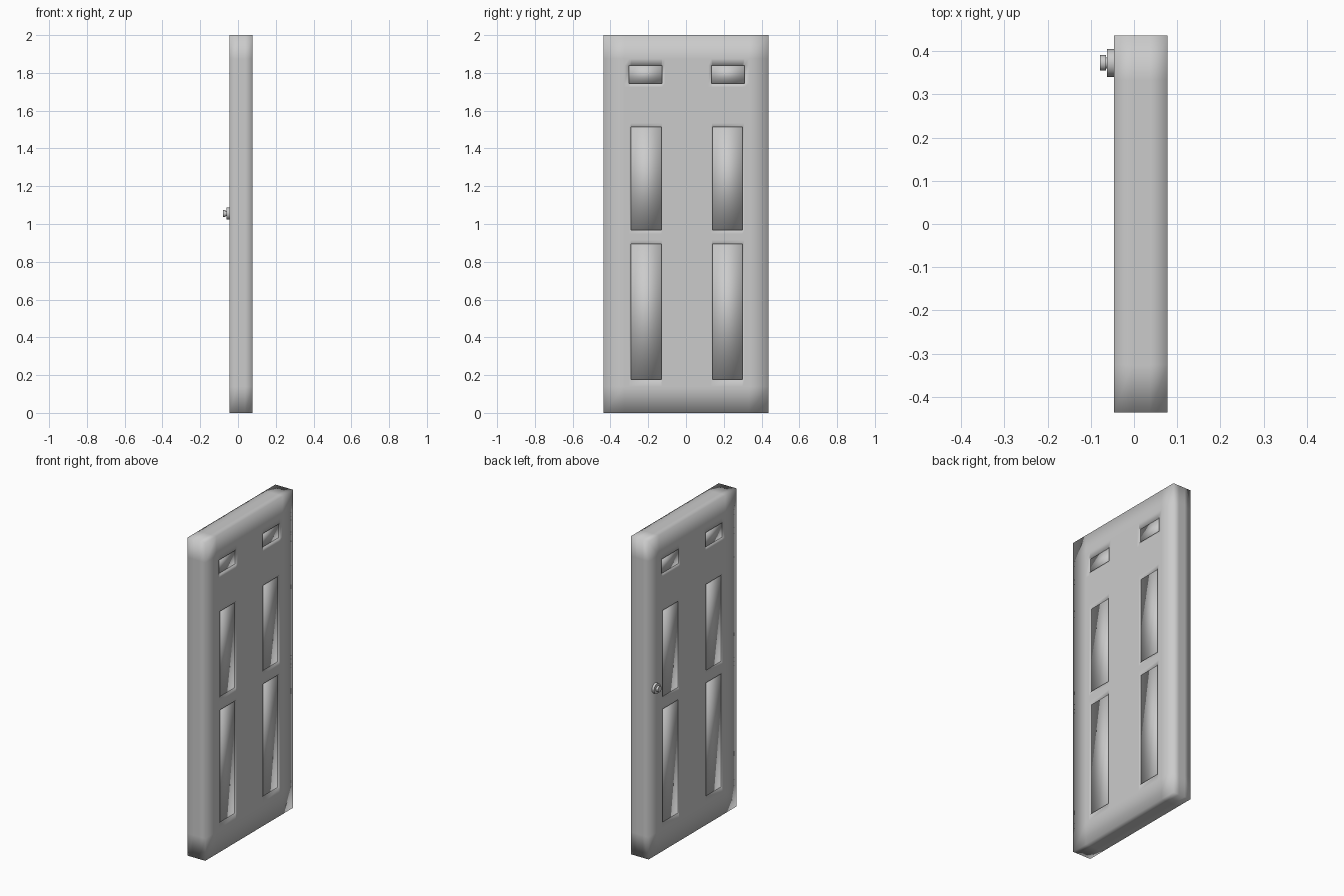
import bpy, bmesh, math

if "Cube" in bpy.data.objects:
    bpy.data.objects.remove(bpy.data.objects["Cube"])

SHIFT = 0.004  # the panels sit slightly off centre
X = [-0.046, -0.005, 0.037, 0.078]
half = [0.115, 0.13, 0.135, 0.295, 0.305, 0.33]
Y = sorted([-0.437, 0.437] + [SHIFT - v for v in half] + [SHIFT + v for v in half])
Z = [0, 0.14, 0.178, 0.893, 0.915, 0.948, 0.968, 1.513, 1.535, 1.725, 1.745, 1.839, 1.875, 2.0]
# panel openings: y min, y max, z min, z max (mirrored in y)
PANELS = [(0.135, 0.295, 0.178, 0.893), (0.135, 0.295, 0.968, 1.513), (0.13, 0.305, 1.745, 1.839)]
PX = (-0.041, 0.066)  # panel slab faces


def add_object(name, bm):
    bmesh.ops.recalc_face_normals(bm, faces=bm.faces)
    for f in bm.faces:
        f.smooth = True
    me = bpy.data.meshes.new(name)
    bm.to_mesh(me)
    bm.free()
    ob = bpy.data.objects.new(name, me)
    bpy.context.collection.objects.link(ob)
    return ob


def solid(c):
    i, j, k = c
    if not (0 <= i < len(X) - 1 and 0 <= j < len(Y) - 1 and 0 <= k < len(Z) - 1):
        return False
    y, z = abs((Y[j] + Y[j + 1]) / 2 - SHIFT), (Z[k] + Z[k + 1]) / 2
    return not any(a < y < b and c0 < z < d for a, b, c0, d in PANELS)


# door frame: outer skin of a cell grid with the panel openings left out
bm = bmesh.new()
verts = {}


def vert(c):
    if c not in verts:
        verts[c] = bm.verts.new((X[c[0]], Y[c[1]], Z[c[2]]))
    return verts[c]


for i in range(len(X) - 1):
    for j in range(len(Y) - 1):
        for k in range(len(Z) - 1):
            c = (i, j, k)
            if not solid(c):
                continue
            for ax in range(3):
                for side in (0, 1):
                    n = list(c)
                    n[ax] += 2 * side - 1
                    if solid(n):
                        continue
                    u, w = [a for a in range(3) if a != ax]
                    quad = []
                    for du, dw in ((0, 0), (1, 0), (1, 1), (0, 1)):
                        p = list(c)
                        p[ax] += side
                        p[u] += du
                        p[w] += dw
                        quad.append(vert(tuple(p)))
                    bm.faces.new(quad)
add_object("door_frame", bm)

# slightly recessed panels filling the openings
for n, (a, b, c0, d) in enumerate(PANELS):
    for s in (-1, 1):
        bm = bmesh.new()
        bmesh.ops.create_cube(bm, size=1)
        for v in bm.verts:
            v.co = (sum(PX) / 2 + v.co.x * (PX[1] - PX[0]),
                    SHIFT + s * (a + b) / 2 + v.co.y * (b - a),
                    (c0 + d) / 2 + v.co.z * (d - c0))
        add_object("panel_%d_%s" % (n + 1, "left" if s < 0 else "right"), bm)

# door knob: turned profile about the x axis
bm = bmesh.new()
profile = [(-0.045, 0), (-0.045, 0.032), (-0.062, 0.032), (-0.062, 0.013), (-0.065, 0.013),
           (-0.065, 0.018), (-0.079, 0.018), (-0.079, 0)]
cy, cz = 0.373, 1.055
pv = [bm.verts.new((x, cy, cz + r)) for x, r in profile]
edges = [bm.edges.new(p) for p in zip(pv, pv[1:])]
bmesh.ops.spin(bm, geom=pv + edges, cent=(0, cy, cz), axis=(1, 0, 0), angle=math.tau, steps=20)
bmesh.ops.remove_doubles(bm, verts=bm.verts, dist=0.0001)
knob = add_object("knob", bm)
bpy.context.view_layer.objects.active = knob
knob.select_set(True)
bpy.ops.object.shade_smooth_by_angle(angle=math.radians(40))
